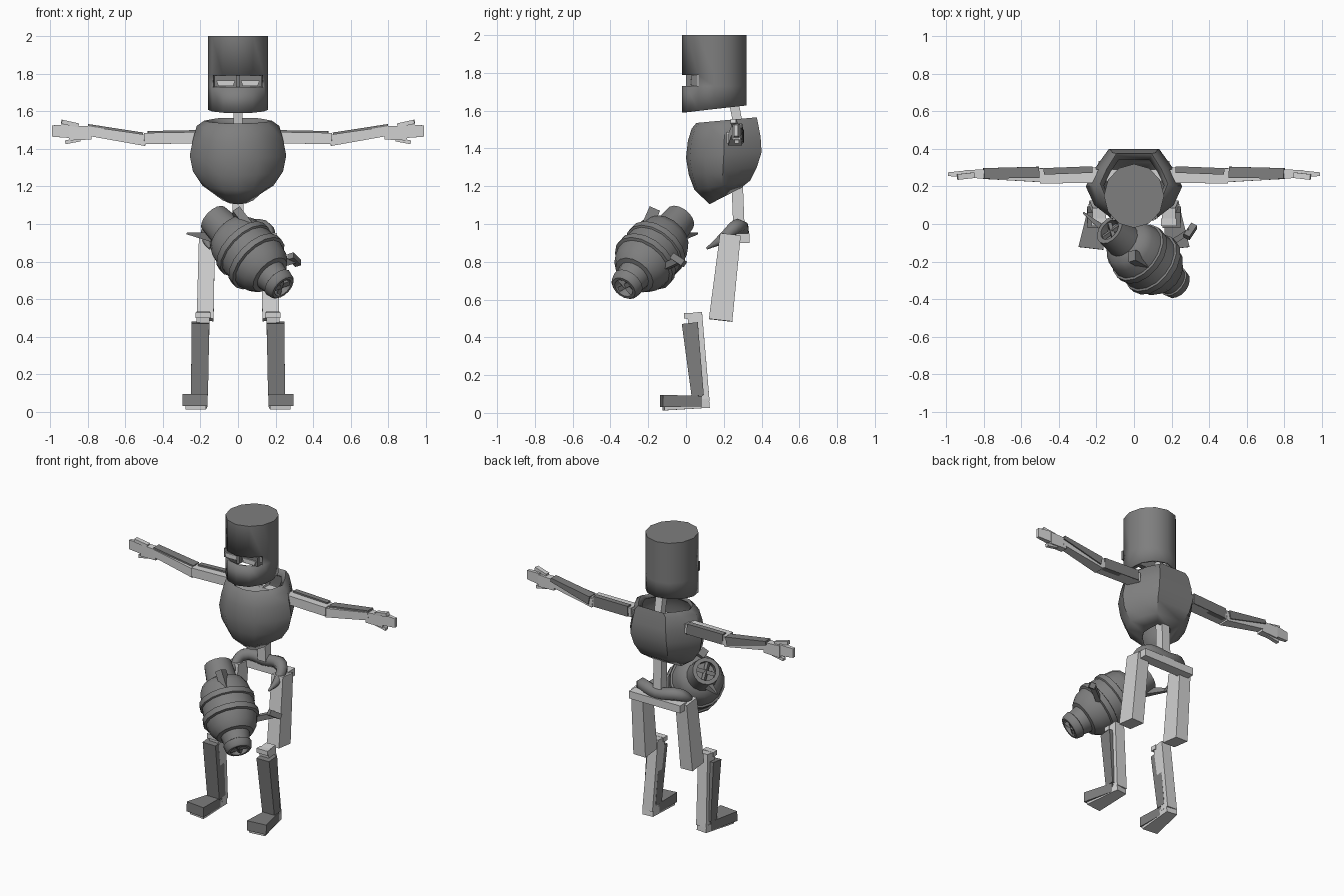
import bpy, bmesh, math
from mathutils import Vector, Matrix

cube = bpy.data.objects.get("Cube")
if cube:
    bpy.data.objects.remove(cube)


def material(name, value):
    m = bpy.data.materials.new(name)
    m.use_nodes = True
    col = (value, value, value, 1)
    m.diffuse_color = col
    m.node_tree.nodes["Principled BSDF"].inputs["Base Color"].default_value = col
    return m


DARK = material("dark_grey", 0.21)
LIGHT = material("light_grey", 0.65)


def finish(name, bm, mat, smooth=False):
    bmesh.ops.recalc_face_normals(bm, faces=bm.faces)
    me = bpy.data.meshes.new(name)
    bm.to_mesh(me)
    bm.free()
    me.materials.append(mat)
    ob = bpy.data.objects.new(name, me)
    bpy.context.collection.objects.link(ob)
    if smooth:
        bpy.ops.object.select_all(action='DESELECT')
        ob.select_set(True)
        bpy.context.view_layer.objects.active = ob
        bpy.ops.object.shade_smooth_by_angle(angle=math.radians(40))
    return ob


def loft(name, rings, mat, cap_start=True, cap_end=True, smooth=False, skip=None):
    """Skin a list of equal-length point loops; skip(row, centre) leaves holes."""
    bm = bmesh.new()
    loops = [[bm.verts.new(p) for p in ring] for ring in rings]
    n = len(loops[0])
    for row, (a, b) in enumerate(zip(loops, loops[1:])):
        for i in range(n):
            j = (i + 1) % n
            quad = (a[i], a[j], b[j], b[i])
            centre = sum((v.co for v in quad), Vector()) / 4
            if not (skip and skip(row, centre)):
                bm.faces.new(quad)
    if cap_start:
        bm.faces.new(loops[0])
    if cap_end:
        bm.faces.new(loops[-1])
    return finish(name, bm, mat, smooth)


def bar(name, p, q, size, mat, end=None, side=(1, 0, 0)):
    """Four-sided bar from p to q; size is (along side axis, across it)."""
    p, q = Vector(p), Vector(q)
    d = (q - p).normalized()
    u = Vector(side)
    u = (u - d * u.dot(d)).normalized()
    v = d.cross(u)
    rings = []
    for c, (w, h) in ((p, size), (q, end or size)):
        rings.append([c + u * w / 2 * a + v * h / 2 * b
                      for a, b in ((-1, -1), (1, -1), (1, 1), (-1, 1))])
    return loft(name, rings, mat)


def shell(ob, thickness):
    m = ob.modifiers.new("wall", 'SOLIDIFY')
    m.thickness = thickness
    m.offset = -1


# Bucket helmet with an eye slot, open underneath
def helmet_ring(z, slant=0.0):
    ring = []
    for i in range(12):
        a = math.tau * i / 12
        y = 0.15 + 0.17 * math.cos(a)
        ring.append((0.16 * math.sin(a), y, z + slant * (y + 0.02)))
    return ring


helmet = loft("helmet", [helmet_ring(1.59, 0.11), helmet_ring(1.73), helmet_ring(1.79),
                         helmet_ring(2.0)], DARK, cap_start=False, smooth=True,
              skip=lambda row, c: row == 1 and c.y < 0.05)
shell(helmet, 0.012)
bar("eye_slot_back", (0, 0.045, 1.73), (0, 0.045, 1.79), (0.25, 0.03), DARK)
bar("eye_divider", (0, 0.015, 1.73), (0, 0.015, 1.79), (0.02, 0.03), DARK)
for s in (-1, 1):
    bar("eye_plate", (s * 0.065, 0.026, 1.735), (s * 0.065, 0.026, 1.765),
        (0.08, 0.008), LIGHT, end=(0.1, 0.008))

# Breastplate: rounded front, angular back, open collar and slanted open bottom
half = [(0, -1), (0.42, -0.9), (0.82, -0.5), (1, 0), (0.8, 0.5), (0.52, 1)]
outline = half + [(-x, y) for x, y in reversed(half[1:])]


def chest_ring(hw, front, back, z_front, z_back):
    mid, r = (front + back) / 2, (back - front) / 2
    return [(x * hw, mid + y * r, z_front + (z_back - z_front) * (y + 1) / 2)
            for x, y in outline]


chest = loft("breastplate", [
    chest_ring(0.16, 0.07, 0.34, 1.52, 1.54),
    chest_ring(0.18, 0.055, 0.375, 1.535, 1.565),
    chest_ring(0.22, 0.03, 0.38, 1.505, 1.54),
    chest_ring(0.24, 0.01, 0.395, 1.44, 1.46),
    chest_ring(0.257, 0.0, 0.40, 1.35, 1.38),
    chest_ring(0.24, 0.015, 0.375, 1.26, 1.30),
    chest_ring(0.19, 0.045, 0.34, 1.18, 1.23),
    chest_ring(0.10, 0.125, 0.29, 1.105, 1.19)],
    DARK, cap_start=False, cap_end=False, smooth=True)
shell(chest, 0.015)

# Spine, neck, shoulders and hips
bar("spine", (0, 0.28, 0.98), (0, 0.26, 1.5), (0.06, 0.06), LIGHT)
bar("neck", (0, 0.285, 1.48), (0, 0.25, 1.66), (0.05, 0.05), LIGHT)
bar("shoulder_bar", (-0.22, 0.26, 1.46), (0.22, 0.26, 1.46), (0.06, 0.05), LIGHT, side=(0, 1, 0))
bar("hip_bar", (-0.19, 0.3, 0.925), (0.19, 0.3, 0.925), (0.07, 0.05), LIGHT, side=(0, 1, 0))

# Curved hip guard sweeping forward into two tapered tips
cu = bpy.data.curves.new("hip_guard", 'CURVE')
cu.dimensions = '3D'
cu.bevel_depth = 0.042
cu.bevel_resolution = 1
cu.resolution_u = 4
right_half = [(0.15, 0.11, 0.87, 0.15), (0.165, 0.19, 0.92, 0.7), (0.14, 0.26, 0.98, 1)]
path = right_half + [(0, 0.295, 0.97, 1)] + [(-x, y, z, r) for x, y, z, r in reversed(right_half)]
sp = cu.splines.new('BEZIER')
sp.bezier_points.add(len(path) - 1)
for pt, (x, y, z, r) in zip(sp.bezier_points, path):
    pt.co = (x, y, z)
    pt.radius = r
    pt.handle_left_type = pt.handle_right_type = 'AUTO'
cu.use_fill_caps = True
cu.materials.append(DARK)
bpy.context.collection.objects.link(bpy.data.objects.new("hip_guard", cu))

# Limbs, mirrored
for s, tag in ((1, "left"), (-1, "right")):
    def limb(part, p, q, size, mat, end=None, side=(1, 0, 0)):
        bar(tag + "_" + part, (s * p[0], *p[1:]), (s * q[0], *q[1:]), size, mat, end, side)

    Y = (0, 1, 0)
    # Arm
    limb("upper_arm", (0.2, 0.26, 1.46), (0.5, 0.255, 1.455), (0.08, 0.06), LIGHT, side=Y)
    limb("upper_arm_guard", (0.22, 0.29, 1.465), (0.48, 0.28, 1.46), (0.035, 0.07), DARK, side=Y)
    limb("forearm", (0.49, 0.26, 1.445), (0.8, 0.265, 1.495), (0.075, 0.06), LIGHT,
         end=(0.05, 0.05), side=Y)
    limb("forearm_guard", (0.51, 0.275, 1.46), (0.8, 0.27, 1.52), (0.06, 0.055), DARK,
         end=(0.055, 0.025), side=Y)
    limb("palm", (0.78, 0.265, 1.485), (0.9, 0.268, 1.485), (0.05, 0.07), LIGHT,
         end=(0.04, 0.08), side=Y)
    limb("fingers", (0.89, 0.268, 1.495), (0.99, 0.265, 1.495), (0.035, 0.075), LIGHT,
         end=(0.02, 0.06), side=Y)
    limb("thumb", (0.85, 0.26, 1.525), (0.94, 0.25, 1.545), (0.03, 0.022), LIGHT, side=Y)
    limb("little_finger", (0.84, 0.268, 1.45), (0.92, 0.268, 1.435), (0.025, 0.02), LIGHT, side=Y)
    # Leg
    limb("thigh", (0.165, 0.235, 0.945), (0.175, 0.183, 0.49), (0.085, 0.11), LIGHT,
         end=(0.09, 0.125))
    limb("calf", (0.185, 0.045, 0.53), (0.2, 0.095, 0.06), (0.07, 0.08), LIGHT, end=(0.075, 0.06))
    limb("shin_guard", (0.2, 0.02, 0.475), (0.205, 0.062, 0.09), (0.095, 0.085), DARK,
         end=(0.09, 0.065))
    limb("knee_cap", (0.185, 0.01, 0.5), (0.185, 0.01, 0.53), (0.08, 0.04), LIGHT)
    # Foot, toes turned out
    limb("foot", (0.2, 0.12, 0.052), (0.225, -0.12, 0.03), (0.075, 0.05), LIGHT, end=(0.11, 0.035))
    limb("foot_guard", (0.205, 0.08, 0.06), (0.229, -0.13, 0.063), (0.08, 0.06), DARK,
         end=(0.135, 0.065))

# Slung ribbed canister, turned about a tilted axis
start, stop = Vector((-0.13, -0.03, 1.03)), Vector((0.24, -0.33, 0.66))
axis = stop - start
place = Matrix.Translation(start) @ axis.to_track_quat('Z', 'Y').to_matrix().to_4x4()
length = axis.length
profile = [(0.04, 0.06), (0, 0.06), (0, 0.085), (0.12, 0.095), (0.14, 0.13), (0.18, 0.15),
           (0.24, 0.16), (0.245, 0.172), (0.28, 0.172), (0.285, 0.162), (0.35, 0.165),
           (0.355, 0.176), (0.39, 0.176), (0.395, 0.16), (0.45, 0.145), (0.49, 0.115),
           (0.495, 0.09), (0.55, 0.08), (0.555, 0.088), (length - 0.01, 0.08),
           (length, 0.07), (length, 0.055), (length - 0.04, 0.05)]
rings = [[place @ Vector((r * math.cos(math.tau * i / 16), r * math.sin(math.tau * i / 16), t))
          for i in range(16)] for t, r in profile]
loft("canister", rings, DARK, smooth=True)
for t in (0.02, length - 0.02):
    for a in (0.4, 0.4 + math.pi / 2):
        d = Vector((math.cos(a), math.sin(a), 0)) * 0.058
        z = Vector((0, 0, t))
        bar("canister_spoke", place @ (z - d), place @ (z + d), (0.02, 0.025), DARK)

# Canister fittings
bar("side_fin", (-0.13, -0.05, 0.93), (-0.27, 0.06, 0.95), (0.05, 0.04), DARK,
    end=(0.01, 0.01), side=(0, 0, 1))
bar("side_handle", (0.17, -0.12, 0.77), (0.3, -0.035, 0.81), (0.035, 0.03), DARK, side=(0, 0, 1))
bar("handle_grip", (0.28, -0.07, 0.83), (0.32, -0.01, 0.79), (0.035, 0.035), DARK)
bar("latch", (-0.01, -0.17, 1.07), (0.06, -0.21, 0.98), (0.045, 0.06), DARK)
